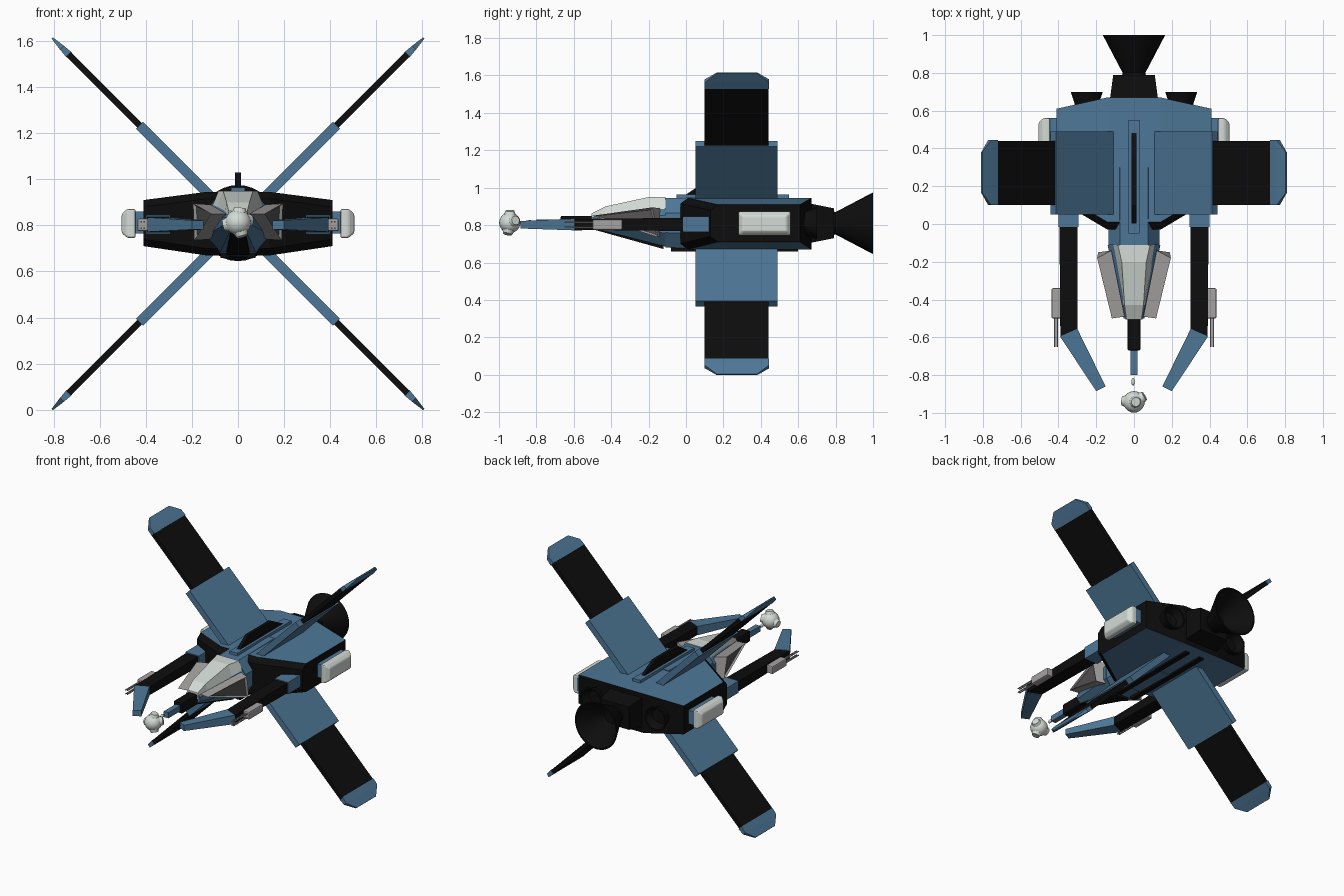
import bpy, bmesh, math
from mathutils import Matrix, Vector

cube = bpy.data.objects.get("Cube")
if cube:
    bpy.data.objects.remove(cube)


def material(name, r, g, b):
    m = bpy.data.materials.new(name)
    m.use_nodes = True
    m.diffuse_color = (r, g, b, 1)
    m.node_tree.nodes["Principled BSDF"].inputs["Base Color"].default_value = (r, g, b, 1)
    return m


BLUE = material("steel blue", .075, .185, .31)
BLACK = material("black", .004, .004, .004)
WHITE = material("off white", .66, .71, .67)
GREY = material("warm grey", .38, .36, .36)
DARK = material("vent grey", .1, .095, .095)
MID = .81


def finish(name, bm, mats, mirror=False, smooth=False, bevel=0):
    bmesh.ops.recalc_face_normals(bm, faces=bm.faces)
    me = bpy.data.meshes.new(name)
    bm.to_mesh(me)
    bm.free()
    ob = bpy.data.objects.new(name, me)
    bpy.context.collection.objects.link(ob)
    for m in mats:
        me.materials.append(m)
    if smooth:
        me.shade_smooth()
        me.set_sharp_from_angle(angle=math.radians(35))
    if bevel:
        mod = ob.modifiers.new("Bevel", 'BEVEL')
        mod.width, mod.segments = bevel, 2
    if mirror:
        ob.modifiers.new("Mirror", 'MIRROR')
    return ob


def loft(name, rings, mat, rule=None, mats=None, **kw):
    """Skin a list of equal-length point rings and cap both ends."""
    bm = bmesh.new()
    vs = [[bm.verts.new(p) for p in ring] for ring in rings]
    for a, b in zip(vs, vs[1:]):
        for i in range(len(a)):
            j = (i + 1) % len(a)
            bm.faces.new((a[i], a[j], b[j], b[i]))
    bm.faces.new(vs[0])
    bm.faces.new(vs[-1])
    bmesh.ops.recalc_face_normals(bm, faces=bm.faces)
    if rule:
        for f in bm.faces:
            f.material_index = rule(f)
    return finish(name, bm, mats or [mat], **kw)


def rect_y(y, x0, x1, z0, z1):
    return [(x0, y, z0), (x1, y, z0), (x1, y, z1), (x0, y, z1)]


def box(name, x, y, z, mat, **kw):
    return loft(name, [rect_y(y[0], *x, *z), rect_y(y[1], *x, *z)], mat, **kw)


def turned(name, x, z, profile, mat, n=32, **kw):
    """Round part along y from (y, radius) pairs."""
    angles = [2 * math.pi * i / n for i in range(n)]
    rings = [[(x + r * math.cos(a), y, z + r * math.sin(a)) for a in angles] for y, r in profile]
    return loft(name, rings, mat, smooth=True, **kw)


# Wide main hull: blue above and below, black around the edges
def hull_ring(x, front, back, bottom, top):
    return [(x, front + .04, top), (x, front, top - .03), (x, front, bottom + .03),
            (x, front + .04, bottom), (x, back, bottom), (x, back, top)]


hull = [(.41, .13, .61, .71, .91), (.14, -.03, .67, .67, .945)]
rings = [hull_ring(-x, *r) for x, *r in hull] + [hull_ring(x, *r) for x, *r in reversed(hull)]
loft("main_hull", rings, None, rule=lambda f: 0 if abs(f.normal.z) > .9 else 1, mats=[BLUE, BLACK])


# Central fuselage and tapering nose
def oct_ring(y, w, bottom, top):
    h, t = (top - bottom) * .3, w * .55
    half = [(t, bottom), (w, bottom + h), (w, top - h), (t, top)]
    return [(x, y, z) for x, z in half] + [(-x, y, z) for x, z in reversed(half)]


loft("fuselage", [oct_ring(.3, .135, .665, .95), oct_ring(-.11, .135, .68, .945)], BLUE)
loft("nose", [oct_ring(-.11, .14, .685, .925), oct_ring(-.5, .055, .785, .855)], BLUE)
loft("nose_keel", [rect_y(-.12, -.05, .05, .672, .72), rect_y(-.5, -.03, .03, .778, .8)], BLACK)


# Faceted canopy
def canopy_ring(y, wide, narrow, low, high):
    return [(-wide, y, low), (wide, y, low), (narrow, y, high), (-narrow, y, high)]


loft("canopy", [canopy_ring(-.11, .12, .085, .86, .95), canopy_ring(-.2, .1, .065, .86, .95),
                canopy_ring(-.43, .058, .05, .84, .9), canopy_ring(-.505, .045, .04, .82, .862)], WHITE)

# Nose gun
box("gun_housing", (-.034, .034), (-.67, -.49), (.775, .85), BLACK, bevel=.008)
box("gun_barrel", (-.018, .018), (-.8, -.66), (.79, .83), BLUE)

# Wedge intakes with recessed vents beside the nose
bm = bmesh.new()
v = [bm.verts.new(p) for p in ((.12, -.14, .89), (.195, -.18, .895), (.117, -.5, .85),
                               (.05, -.49, .85), (.19, -.15, .735), (.12, -.14, .74))]
for ids in ((0, 1, 2, 3), (4, 5, 3, 2), (0, 5, 4, 1), (0, 3, 5)):
    bm.faces.new([v[i] for i in ids])
vent = bm.faces.new((v[1], v[4], v[2]))
bmesh.ops.recalc_face_normals(bm, faces=bm.faces)
bmesh.ops.inset_individual(bm, faces=[vent], thickness=.018, depth=-.012)
vent.material_index = 1
finish("side_intake", bm, [GREY, DARK], mirror=True)


# Four crossed wings
def wing_ring(r, y0, y1, t, m):
    return [m @ Vector(p) for p in ((r, y0, -t), (r, y1, -t), (r, y1, t), (r, y0, t))]


for deg, label in ((45, "upper_left"), (135, "upper_right"), (225, "lower_right"), (315, "lower_left")):
    m = Matrix.Translation((0, 0, MID - .003)) @ Matrix.Rotation(math.radians(-deg), 4, 'Y')
    loft(label + "_wing_root", [wing_ring(r, .05, .49, .021, m) for r in (.12, .605)], BLUE)
    loft(label + "_wing_panel", [wing_ring(r, .1, .44, .014, m) for r in (.6, 1.04)], BLACK)
    loft(label + "_wing_tip", [wing_ring(1.035, .1, .445, .016, m), wing_ring(1.08, .1, .445, .012, m),
                               wing_ring(1.14, .165, .38, .004, m)], BLUE)

# Dorsal fin and its base
box("fin_base", (-.03, .03), (-.05, .55), (.93, .965), BLUE)
loft("dorsal_fin", [[(x, -.02, .95), (x, .1, 1.03), (x, .36, 1.03), (x, .51, .95)]
                    for x in (-.012, .012)], BLACK)

# Belly strips
box("belly_strip", (.04, .075), (-.08, .6), (.658, .68), BLACK, mirror=True)

# Engines
loft("engine_block", [rect_y(.64, -.13, .13, .7, .92), rect_y(.79, -.11, .11, .73, .89)], BLACK)
turned("main_bell", 0, MID, [(.76, .07), (.8, .06), (1, .165), (1, .155), (.83, .05)], BLACK)
turned("small_nozzle", .25, MID, [(.6, .06), (.64, .065), (.7, .085), (.7, .075), (.65, .05)],
       BLACK, n=12, mirror=True)

# Side pods and their mounts
box("pod_mount", (.4, .455), (.3, .56), (.765, .86), BLUE, mirror=True)


def pod_ring(x, e):
    return [(x, .28 + e, .745 + e), (x, .56 - e, .745 + e), (x, .56 - e, .872 - e), (x, .28 + e, .872 - e)]


loft("side_pod", [pod_ring(.445, 0), pod_ring(.48, 0), pod_ring(.505, .022)], WHITE,
     mirror=True, bevel=.008)

# Forward arms with bent blue tips
box("arm_collar", (.295, .4), (-.015, .14), (.762, .845), BLUE, mirror=True)
loft("arm", [rect_y(.02, .3, .395, .768, .84),
             [(.3, -.555, .775), (.39, -.595, .775), (.39, -.595, .832), (.3, -.555, .832)]],
     BLACK, mirror=True)
loft("arm_tip", [[(.3, -.555, .772), (.392, -.595, .772), (.392, -.595, .835), (.3, -.555, .835)],
                 [(.15, -.86, .782), (.2, -.885, .782), (.2, -.885, .822), (.15, -.86, .822)]],
     BLUE, mirror=True)

# Arm guns
box("arm_gun", (.385, .437), (-.5, -.34), (.775, .83), GREY, mirror=True, bevel=.008)
for i, (x, z) in enumerate(((.407, .788), (.42, .788), (.407, .815), (.42, .815))):
    turned(f"arm_gun_barrel_{i}", x, z, [(-.65, .004), (-.49, .004)], GREY, n=8, mirror=True)


# Round drone in front of the nose
def ball(name, loc, size, mat):
    bm = bmesh.new()
    bmesh.ops.create_uvsphere(bm, u_segments=20, v_segments=12, radius=1,
                              matrix=Matrix.Translation(loc) @ Matrix.Diagonal((*size, 1)))
    return finish(name, bm, [mat], smooth=True)


core = Vector((0, -.942, .813))
ball("drone_body", core, (.057, .057, .055), WHITE)
ball("drone_bead", (-.005, -.836, .815), (.009, .02, .012), WHITE)
for i, d in enumerate(((-1, .1, -.2), (.9, .5, .2), (.15, 0, 1), (.3, -.2, -1))):
    d = Vector(d).normalized()
    bm = bmesh.new()
    bmesh.ops.create_cone(bm, cap_ends=True, segments=14, radius1=.034, radius2=.024, depth=.026,
                          matrix=Matrix.Translation(core + d * .052) @ d.to_track_quat('Z', 'Y').to_matrix().to_4x4())
    finish(f"drone_pad_{i}", bm, [WHITE], smooth=True)
